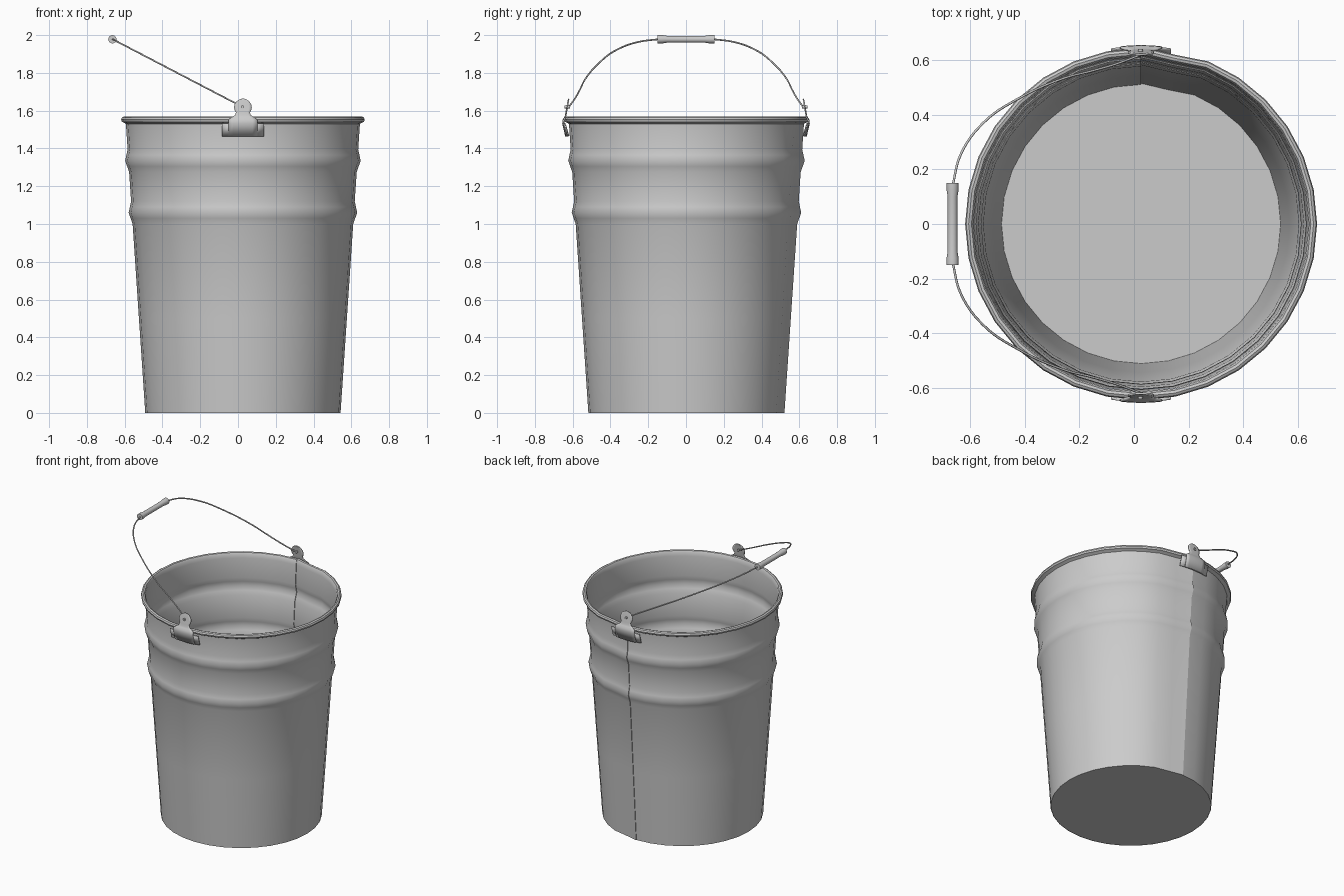
import bpy, bmesh, math
from mathutils import Vector

if "Cube" in bpy.data.objects:
    bpy.data.objects.remove(bpy.data.objects["Cube"])

CX = 0.026      # bucket axis offset in x
SIDES = 32


def make(name, bm, angle=35):
    bmesh.ops.recalc_face_normals(bm, faces=bm.faces)
    me = bpy.data.meshes.new(name)
    bm.to_mesh(me)
    bm.free()
    ob = bpy.data.objects.new(name, me)
    bpy.context.collection.objects.link(ob)
    bpy.ops.object.select_all(action='DESELECT')
    ob.select_set(True)
    bpy.context.view_layer.objects.active = ob
    bpy.ops.object.shade_smooth_by_angle(angle=math.radians(angle))
    return ob


def wall_radius(z):
    # straight taper plus two pressed ridges
    r = 0.517 + 0.067 * z
    for centre in (1.06, 1.335):
        d = abs(z - centre)
        if d < 0.06:
            r += 0.017 * 0.5 * (1 + math.cos(math.pi * d / 0.06))
    return r


# Bucket wall: revolved sheet profile with rolled rim, open along the back seam
zs = [0, 0.5, 1.0, 1.03, 1.06, 1.09, 1.12, 1.275, 1.305, 1.335, 1.365, 1.395, 1.53]
T = 0.006
profile = [(wall_radius(z), z) for z in zs]
profile += [(0.632, 1.537), (0.641, 1.541), (0.645, 1.552), (0.641, 1.563),
            (0.632, 1.568), (0.622, 1.565), (0.616, 1.555)]
profile += [(wall_radius(z) - T, z) for z in reversed(zs)]
bm = bmesh.new()
columns = []
for i in range(SIDES + 1):
    a = math.pi / 2 + math.tau * i / SIDES
    k = 1.0
    if i == SIDES - 1:
        k = math.cos(math.tau / SIDES)      # flattened overlap beside the seam
    if i == SIDES:
        k = 1.008                           # lapped edge
    columns.append([bm.verts.new((CX + r * k * math.cos(a), r * k * math.sin(a), z))
                    for r, z in profile])
for c0, c1 in zip(columns, columns[1:]):
    for j in range(len(profile) - 1):
        bm.faces.new((c0[j], c1[j], c1[j + 1], c0[j + 1]))
for c in (columns[0], columns[-1]):
    n = len(profile)
    for j in range(n // 2):                 # close the sheet edge at the seam
        q = [c[j], c[j + 1], c[n - 2 - j], c[n - 1 - j]]
        q = list(dict.fromkeys(q))
        if len(q) > 2:
            bm.faces.new(q)
make("bucket_wall", bm)

# Bucket floor
bm = bmesh.new()
ring = []
for i in range(SIDES):
    a = math.pi / 2 + math.tau * i / SIDES
    r = 0.515 * (math.cos(math.tau / SIDES) if i == SIDES - 1 else 1)
    ring.append(bm.verts.new((CX + r * math.cos(a), r * math.sin(a), 0)))
face = bm.faces.new(ring)
ext = bmesh.ops.extrude_face_region(bm, geom=[face])
bmesh.ops.translate(bm, vec=(0, 0, 0.008),
                    verts=[v for v in ext["geom"] if isinstance(v, bmesh.types.BMVert)])
if face.is_valid is False:
    bm.faces.new(ring)
make("bucket_floor", bm)


# Handle clips: bent sheet built from rows of (z, half width, distance from axis)
def bent_sheet(name, rows, side, thickness):
    bm = bmesh.new()
    n = 6
    grid = []
    for z, w, r in rows:
        row = []
        for i in range(n + 1):
            x = w * (2 * i / n - 1)
            row.append(bm.verts.new((CX + x, side * math.sqrt(r * r - x * x), z)))
        grid.append(row)
    for a, b in zip(grid, grid[1:]):
        for i in range(n):
            bm.faces.new((a[i], a[i + 1], b[i + 1], b[i]))
    ob = make(name, bm)
    mod = ob.modifiers.new("thickness", 'SOLIDIFY')
    mod.thickness = thickness
    mod.offset = 0
    return ob


def tube(name, points, radius, kind='POLY'):
    cu = bpy.data.curves.new(name, 'CURVE')
    cu.dimensions = '3D'
    cu.bevel_depth = radius
    cu.bevel_resolution = 1
    cu.use_fill_caps = True
    cu.resolution_u = 6
    if kind == 'POLY':
        sp = cu.splines.new('POLY')
        sp.points.add(len(points) - 1)
        for p, co in zip(sp.points, points):
            p.co = (*co, 1)
    else:
        sp = cu.splines.new('BEZIER')
        sp.bezier_points.add(len(points) - 1)
        for p, co in zip(sp.bezier_points, points):
            p.co = co
            p.handle_left_type = p.handle_right_type = 'AUTO'
    ob = bpy.data.objects.new(name, cu)
    bpy.context.collection.objects.link(ob)
    return ob


plate = [(1.465, 0.11, 0.63), (1.533, 0.11, 0.65)]
lug = [(1.465, 0.076, 0.636), (1.533, 0.076, 0.652), (1.552, 0.076, 0.65),
       (1.563, 0.06, 0.642), (1.575, 0.042, 0.637), (1.59, 0.036, 0.635),
       (1.60, 0.043, 0.633), (1.617, 0.047, 0.63), (1.635, 0.043, 0.627),
       (1.65, 0.032, 0.624), (1.659, 0.018, 0.622), (1.663, 0.006, 0.621)]
# (x, y) of one half of the wire, read from the pivot to the grip
wire = [(0.024, 0.62), (-0.02, 0.603), (-0.07, 0.585), (-0.15, 0.562), (-0.26, 0.533),
        (-0.43, 0.456), (-0.553, 0.37), (-0.635, 0.255), (-0.665, 0.14)]
for side, label in ((-1, "front"), (1, "back")):
    bent_sheet("clip_plate_" + label, plate, side, 0.006)
    bent_sheet("clip_lug_" + label, lug, side, 0.007)
    tube("pivot_pin_" + label,
         [(0.024, side * 0.615, 1.62), (0.024, side * 0.642, 1.62)], 0.009)
    tube("wire_handle_" + label,
         [(x, side * y, 1.62 + (0.024 - x) * 0.521) for x, y in wire], 0.0045, 'BEZIER')

# Grip: turned cylinder with slightly flared ends
bm = bmesh.new()
gp = [(0.15, 0.006), (0.15, 0.022), (0.125, 0.022), (0.10, 0.018)]
gp = gp + [(-y, r) for y, r in reversed(gp)]
rings = []
for y, r in gp:
    rings.append([bm.verts.new((-0.665 + r * math.cos(math.tau * i / 16), y,
                                1.978 + r * math.sin(math.tau * i / 16))) for i in range(16)])
for a, b in zip(rings, rings[1:]):
    for i in range(16):
        bm.faces.new((a[i], a[(i + 1) % 16], b[(i + 1) % 16], b[i]))
bm.faces.new(rings[0])
bm.faces.new(rings[-1])
make("grip", bm)
